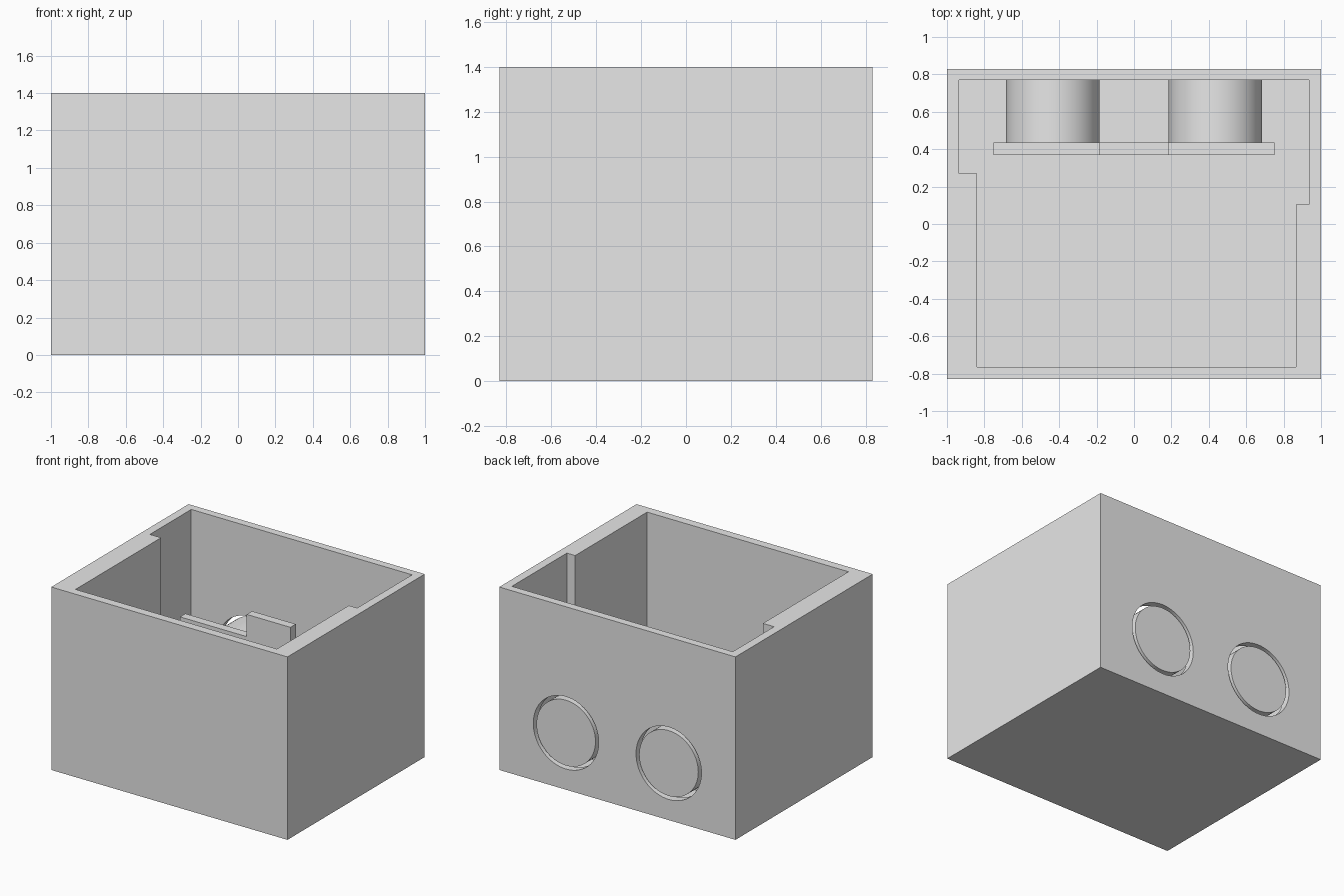
import bpy, bmesh, math
from mathutils import Matrix, Vector

cube = bpy.data.objects.get("Cube")
if cube:
    bpy.data.objects.remove(cube, do_unlink=True)

GREY = (0.8, 0.8, 0.8, 1)
grey = bpy.data.materials.new("light grey")
grey.use_nodes = True
grey.diffuse_color = GREY
grey.node_tree.nodes["Principled BSDF"].inputs["Base Color"].default_value = GREY


def prism(name, outline, start, depth):
    """Solid made by pushing a closed outline of 3D points along a vector."""
    bm = bmesh.new()
    face = bm.faces.new([bm.verts.new(Vector(p) + Vector(start)) for p in outline])
    out = bmesh.ops.extrude_face_region(bm, geom=[face])
    moved = [g for g in out["geom"] if isinstance(g, bmesh.types.BMVert)]
    bmesh.ops.translate(bm, verts=moved, vec=depth)
    bmesh.ops.recalc_face_normals(bm, faces=bm.faces)
    mesh = bpy.data.meshes.new(name)
    bm.to_mesh(mesh)
    bm.free()
    mesh.materials.append(grey)
    obj = bpy.data.objects.new(name, mesh)
    bpy.context.collection.objects.link(obj)
    return obj


def plan(points):
    return [(x, y, 0) for x, y in points]


def rod(name, x, radius, y0, y1):
    """Round bar running front to back at button height."""
    ring = [2 * math.pi * i / 64 for i in range(64)]
    outline = [(radius * math.cos(a), 0, radius * math.sin(a)) for a in ring]
    return prism(name, outline, (x, y0, BUTTON_Z), (0, y1 - y0, 0))


def select(obj):
    bpy.ops.object.select_all(action='DESELECT')
    obj.select_set(True)
    bpy.context.view_layer.objects.active = obj


def cut(target, cutter):
    mod = target.modifiers.new("cut", 'BOOLEAN')
    mod.operation = 'DIFFERENCE'
    mod.solver = 'EXACT'
    mod.object = cutter
    select(target)
    bpy.ops.object.modifier_apply(modifier=mod.name)
    bpy.data.objects.remove(cutter, do_unlink=True)


HALF_Y, HEIGHT, FLOOR = 0.83, 1.4, 0.065
BUTTON_X, BUTTON_Z = 0.435, 0.435

# Outer housing
housing = prism("housing", plan([(-1, -HALF_Y), (1, -HALF_Y), (1, HALF_Y), (-1, HALF_Y)]),
                (0, 0, 0), (0, 0, HEIGHT))

# Open cavity with stepped side walls
cavity = plan([(-0.84, -0.765), (0.865, -0.765), (0.865, 0.105), (0.935, 0.105),
               (0.935, 0.77), (-0.935, 0.77), (-0.935, 0.27), (-0.84, 0.27)])
cut(housing, prism("cavity_cutter", cavity, (0, 0, FLOOR), (0, 0, HEIGHT)))

# Round openings in the back wall, with a button in each
for side, label in ((1, "left"), (-1, "right")):
    x = side * BUTTON_X
    cut(housing, rod("opening_cutter", x, 0.277, 0.7, 0.95))
    button = rod(label + "_button", x, 0.25, 0.435, HALF_Y)
    select(button)
    bpy.ops.object.shade_smooth_by_angle(angle=math.radians(30))

select(housing)
bpy.ops.object.shade_smooth_by_angle(angle=math.radians(30))

# Upright plate behind the buttons, raised in the middle
half = [(0.75, FLOOR), (0.75, 0.78), (0.185, 0.78), (0.185, 0.95)]
steps = half + [(-x, z) for x, z in reversed(half)]
prism("button_plate", [(x, 0, z) for x, z in steps], (0, 0.37, 0), (0, 0.065, 0))
